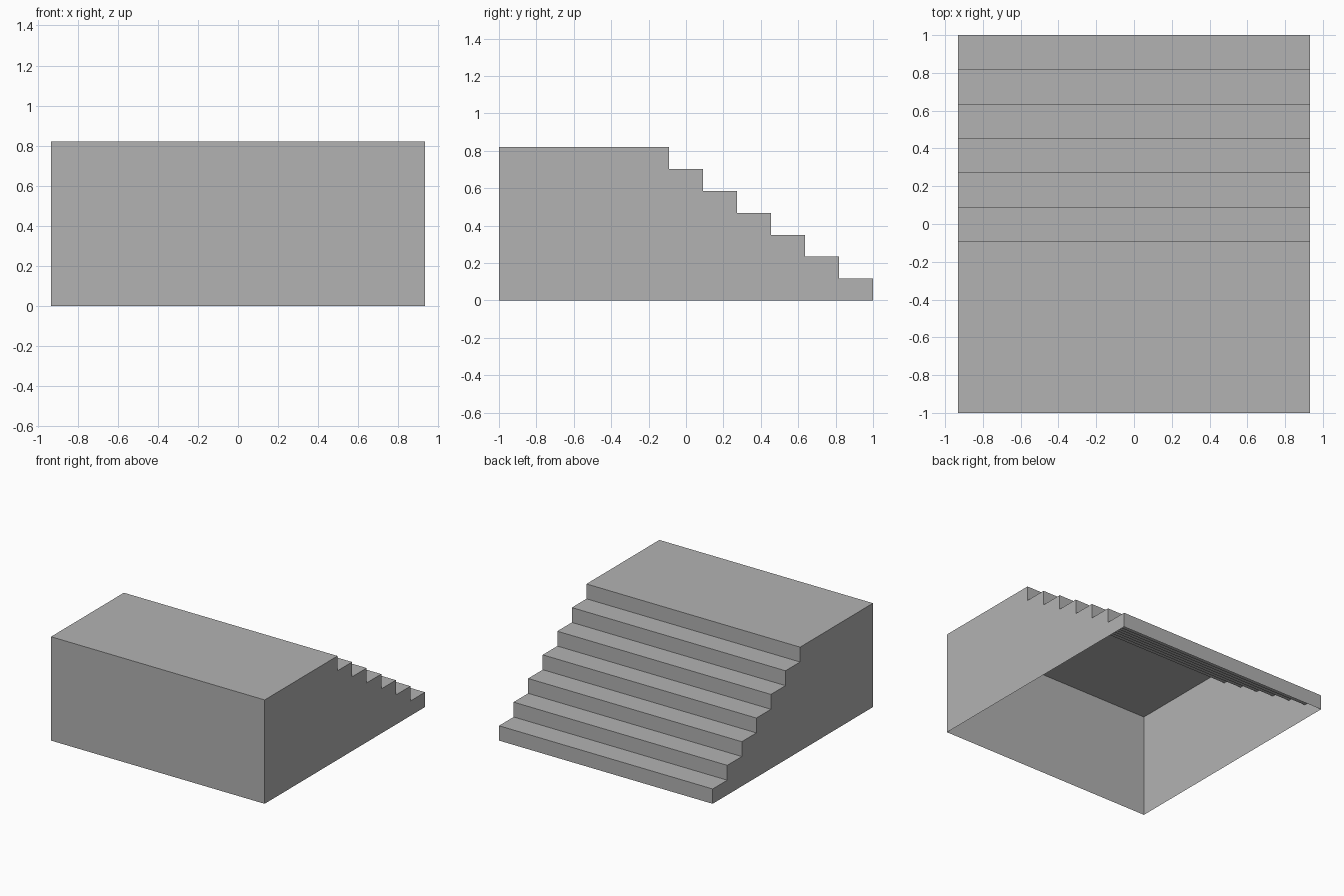
import bpy
import bmesh

if "Cube" in bpy.data.objects:
    bpy.data.objects.remove(bpy.data.objects["Cube"], do_unlink=True)

STEPS = 7
HALF_WIDTH = 0.933
RISE = 0.82 / STEPS
TREAD = 2 / 11

# Plain grey stone
grey = bpy.data.materials.new("grey")
grey.use_nodes = True
colour = (0.448, 0.448, 0.448, 1)
grey.diffuse_color = colour
grey.node_tree.nodes["Principled BSDF"].inputs["Base Color"].default_value = colour

# Stepped side profile (y, z), climbing from the back to the landing
profile = [(1, 0)]
for i in range(STEPS):
    y, z = 1 - i * TREAD, (i + 1) * RISE
    next_y = -1 if i == STEPS - 1 else y - TREAD
    profile += [(y, z), (next_y, z)]
profile.append((-1, 0))

# Hollow shell: two side walls joined by treads and risers, open underneath
bm = bmesh.new()
right = [bm.verts.new((-HALF_WIDTH, y, z)) for y, z in profile]
left = [bm.verts.new((HALF_WIDTH, y, z)) for y, z in profile]
bm.faces.new(right)
bm.faces.new(left[::-1])
for i in range(len(profile) - 1):
    bm.faces.new((right[i + 1], right[i], left[i], left[i + 1]))
bm.normal_update()

# Turn the shell outward if the landing faces down
landing = max(bm.faces, key=lambda f: f.calc_center_median().z)
if landing.normal.z < 0:
    bmesh.ops.reverse_faces(bm, faces=bm.faces[:])

mesh = bpy.data.meshes.new("stair_block")
bm.to_mesh(mesh)
bm.free()
mesh.materials.append(grey)
stairs = bpy.data.objects.new("stair_block", mesh)
bpy.context.collection.objects.link(stairs)
